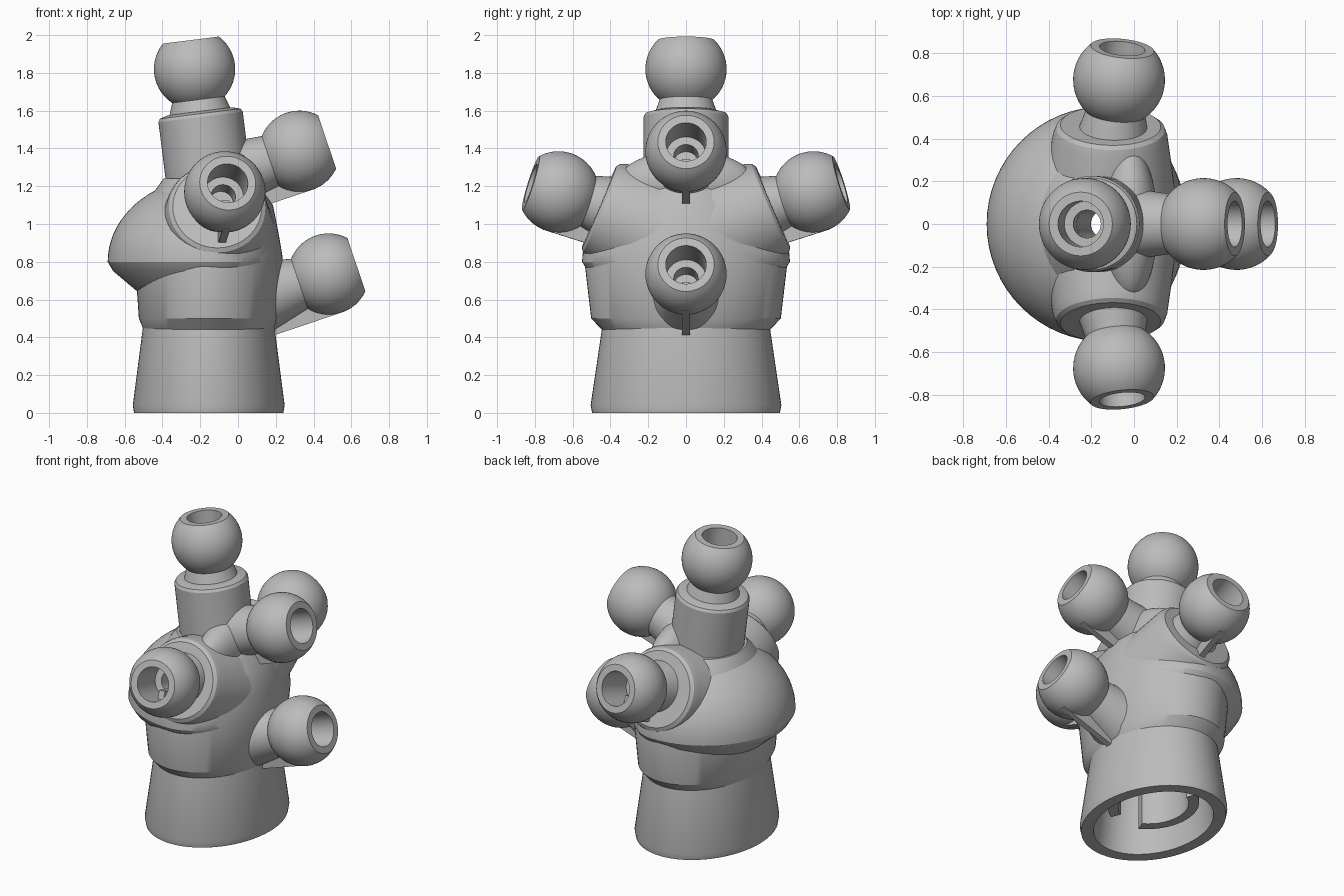
import bpy, bmesh
from math import sin, cos, pi, radians
from mathutils import Matrix, Vector

cube = bpy.data.objects.get("Cube")
if cube:
    bpy.data.objects.remove(cube, do_unlink=True)

grey = bpy.data.materials.new("plain grey")
grey.use_nodes = True
grey.diffuse_color = (0.5, 0.5, 0.5, 1)
grey.node_tree.nodes["Principled BSDF"].inputs["Base Color"].default_value = (0.5, 0.5, 0.5, 1)

SEGS = 64
parts = []


def finish(name, bm, matrix):
    bmesh.ops.recalc_face_normals(bm, faces=bm.faces)
    mesh = bpy.data.meshes.new(name)
    bm.to_mesh(mesh)
    bm.free()
    mesh.transform(matrix)
    mesh.materials.append(grey)
    ob = bpy.data.objects.new(name, mesh)
    bpy.context.collection.objects.link(ob)
    parts.append(ob)
    return ob


def loft(name, rings, matrix):
    """Capped solid through elliptical rings given as (rx, ry, z)."""
    bm = bmesh.new()
    angles = [2 * pi * i / SEGS for i in range(SEGS)]
    loops = [[bm.verts.new((rx * cos(a), ry * sin(a), z)) for a in angles]
             for rx, ry, z in rings]
    for low, high in zip(loops, loops[1:]):
        for i in range(SEGS):
            j = (i + 1) % SEGS
            bm.faces.new((low[i], low[j], high[j], high[i]))
    bm.faces.new(loops[0][::-1])
    bm.faces.new(loops[-1])
    return finish(name, bm, matrix)


def turned(name, profile, matrix):
    return loft(name, [(r, r, z) for r, z in profile], matrix)


def frame(origin, direction):
    """Local z follows direction, local x points down."""
    z = Vector(direction).normalized()
    y = z.cross(Vector((0, 0, -1))).normalized()
    rot = Matrix((y.cross(z), y, z)).transposed().to_4x4()
    return Matrix.Translation(origin) @ rot


def box(name, low, high, matrix):
    bm = bmesh.new()
    bmesh.ops.create_cube(bm, size=1)
    for v in bm.verts:
        v.co = [h if c > 0 else l for c, l, h in zip(v.co, low, high)]
    return finish(name, bm, matrix)


def ball_joint(name, origin, direction, base_radius, length):
    """Stem, cut ball and stepped socket as one turned solid."""
    R, bore, narrow = 0.215, 0.107, 0.065
    ball = [(R * sin(a), R * cos(a))
            for a in (pi - 0.71 + (0.766 - pi + 0.71) * i / 20 for i in range(21))]
    socket = [(bore, ball[-1][1]), (bore, -0.08), (narrow, -0.08), (narrow, -0.2)]
    return turned(name, [(base_radius, -length)] + ball + socket, frame(origin, direction))


CX = -0.155
centre = Matrix.Translation((CX, 0, 0))

# Hollow skirt and torso
skirt = loft("skirt", [(0.395, 0.497, 0), (0.402, 0.505, 0.04), (0.345, 0.44, 0.48)], centre)
torso = loft("torso", [(0.34, 0.435, 0.43), (0.345, 0.445, 0.44), (0.37, 0.502, 0.5),
                       (0.392, 0.54, 0.82), (0.37, 0.5, 0.95), (0.34, 0.4, 1.1),
                       (0.24, 0.25, 1.24)], centre)

# Rounded back hump, shallower on the +x side
dome = [(0.55 * cos(a), 0.55 * cos(a), 0.8 + 0.45 * sin(a))
        for a in (1.5 * i / 18 for i in range(19))]
hump = loft("back_hump", [(0.39, 0.39, 0.64), (0.52, 0.52, 0.75)] + dome,
            Matrix.Translation((-0.14, 0, 0)))
for v in hump.data.vertices:
    if v.co.x > -0.14:
        v.co.x = -0.14 + (v.co.x + 0.14) * 0.66

# Bump across the top of the shoulders
bump = loft("shoulder_bump", [(0.13 * cos(a), 0.36 * cos(a), 0.17 * sin(a))
                              for a in (-1.5 + 3 * i / 24 for i in range(25))],
            Matrix.Translation((-0.02, 0, 1.22)))

# Neck column and top joint
tilt = (-0.125, 0, 0.99)
top = Vector((-0.23, 0, 1.82))
column = turned("neck_column", [(0.225, -0.7), (0.225, -0.255), (0.215, -0.238), (0.17, -0.225)],
                frame(top, tilt))
head = ball_joint("top_joint", top, tilt, 0.165, 0.235)
body = [skirt, torso, hump, bump, column, head]

# Shoulders and joints at front and back
for name, s in (("front", -1), ("back", 1)):
    body.append(turned(name + "_shoulder", [(0.33, -0.46), (0.268, -0.05), (0.255, -0.015),
                                            (0.235, 0)],
                       frame((-0.11, 0.46 * s, 1.09), (0.02, 0.92 * s, 0.39))))
    place = (-0.07, 0.675 * s, 1.17), (0.1, 0.95 * s, 0.3)
    ball_joint(name + "_joint", *place, 0.175, 0.3)
    box(name + "_fin", (0.05, -0.02, -0.375), (0.215, 0.02, 0.02), frame(*place))

# Joints on the left side
for name, spot, radius in (("upper", (0.325, 0, 1.385), 0.17), ("lower", (0.48, 0, 0.735), 0.19)):
    place = spot, (0.95, 0, 0.32)
    ball_joint(name + "_left_joint", *place, radius, 0.37)
    box(name + "_left_fin", (0.05, -0.02, -0.375), (0.215, 0.02, 0.02), frame(*place))

# Cut the cavity and the tunnel below the top socket
cavity = loft("cavity_cutter", [(0.325, 0.425, -0.05), (0.28, 0.36, 0.45), (0.23, 0.28, 0.8),
                                (0.16, 0.18, 1.08)], centre)
tunnel = turned("tunnel_cutter", [(0.0645, -0.9), (0.0645, -0.12)], frame(top, tilt))
for cutter in (cavity, tunnel):
    cutter.hide_render = True
    parts.remove(cutter)
    for ob in body:
        if cutter is cavity and ob in (column, head):
            continue
        mod = ob.modifiers.new("cut", "BOOLEAN")
        mod.operation = "DIFFERENCE"
        mod.solver = "EXACT"
        mod.object = cutter
        bpy.context.view_layer.objects.active = ob
        bpy.ops.object.modifier_apply(modifier=mod.name)
    bpy.data.objects.remove(cutter, do_unlink=True)

# Curved grip clips inside the skirt
for name, mid in (("left", 0), ("right", pi)):
    bm = bmesh.new()
    rows = []
    for i in range(17):
        a = mid + radians(-65 + 130 * i / 16)
        rows.append([bm.verts.new((r * cos(a), r * sin(a) * 1.15, z))
                     for r, z in ((0.2, 0.12), (0.26, 0.12), (0.26, 0.55), (0.2, 0.55))])
    for p, q in zip(rows, rows[1:]):
        for k in range(4):
            bm.faces.new((p[k], p[k - 1], q[k - 1], q[k]))
    bm.faces.new(rows[0])
    bm.faces.new(rows[-1])
    finish(name + "_inner_clip", bm, centre)

# Smooth shading with sharp rims
bpy.ops.object.select_all(action="DESELECT")
for ob in parts:
    ob.select_set(True)
bpy.context.view_layer.objects.active = parts[0]
bpy.ops.object.shade_smooth_by_angle(angle=radians(30))
